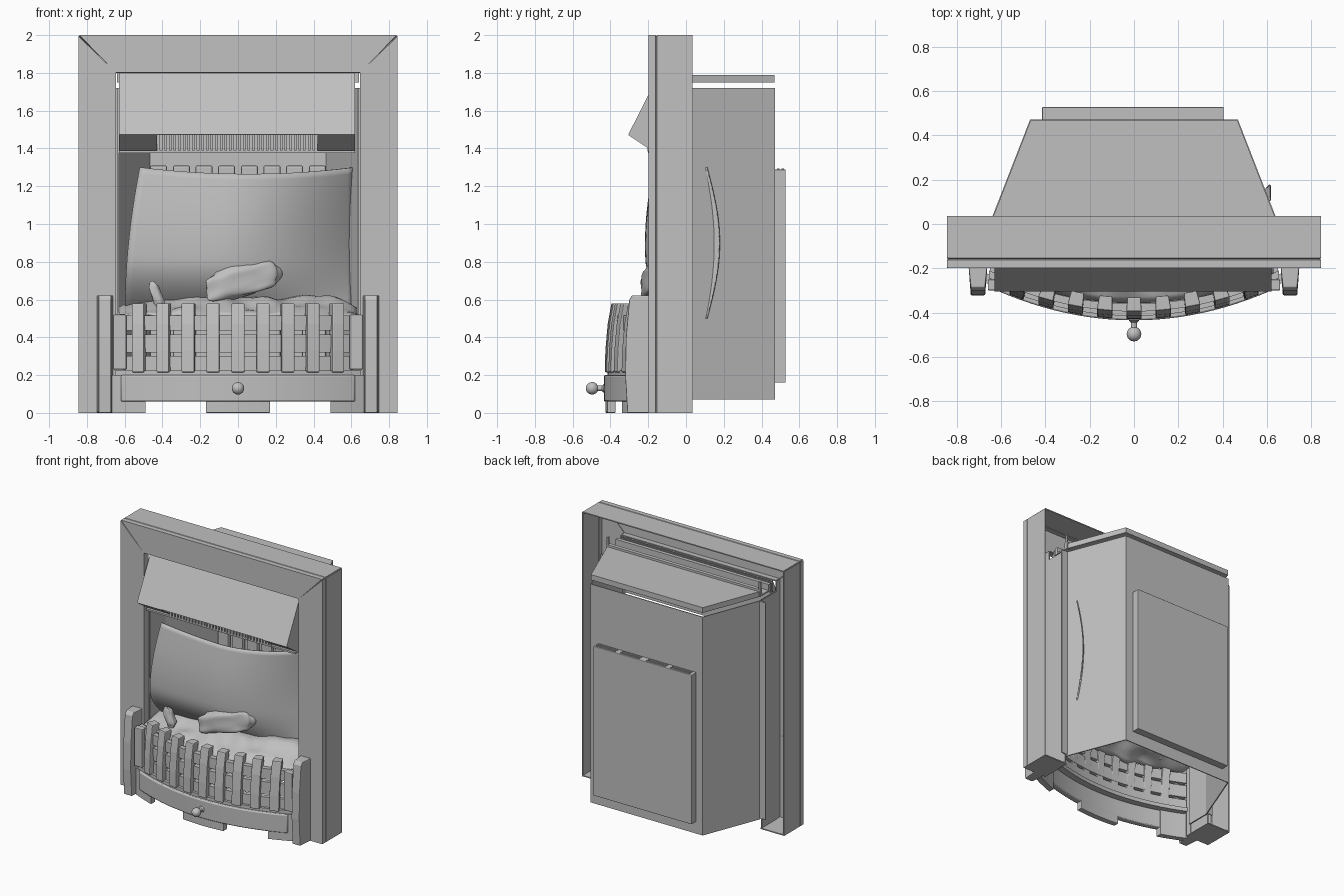
import bpy, bmesh, math
from mathutils import Vector, noise

if "Cube" in bpy.data.objects:
    bpy.data.objects.remove(bpy.data.objects["Cube"], do_unlink=True)

grey = bpy.data.materials.new("plain_grey")
grey.use_nodes = True
grey.diffuse_color = (0.53, 0.53, 0.53, 1)
grey.node_tree.nodes["Principled BSDF"].inputs["Base Color"].default_value = (0.53, 0.53, 0.53, 1)


def finish(name, bm, thick=0, smooth=False, bevel=0):
    bmesh.ops.recalc_face_normals(bm, faces=bm.faces)
    mesh = bpy.data.meshes.new(name)
    bm.to_mesh(mesh)
    bm.free()
    mesh.materials.append(grey)
    ob = bpy.data.objects.new(name, mesh)
    bpy.context.collection.objects.link(ob)
    if thick:
        mod = ob.modifiers.new("thickness", "SOLIDIFY")
        mod.thickness = thick
        mod.offset = 0
    if bevel:
        mod = ob.modifiers.new("soft_edges", "BEVEL")
        mod.width = bevel
        mod.segments = 2
    if smooth:
        bpy.ops.object.select_all(action="DESELECT")
        ob.select_set(True)
        bpy.context.view_layer.objects.active = ob
        bpy.ops.object.shade_smooth_by_angle(angle=math.radians(40))


def loft(name, rings, closed=True, **kw):
    """Skin matching rings of points; closed rings are capped."""
    bm = bmesh.new()
    vs = [[bm.verts.new(p) for p in ring] for ring in rings]
    n = len(rings[0])
    for a, b in zip(vs, vs[1:]):
        for i in range(n if closed else n - 1):
            j = (i + 1) % n
            bm.faces.new((a[i], a[j], b[j], b[i]))
    if closed:
        bm.faces.new(vs[0])
        bm.faces.new(vs[-1])
    finish(name, bm, **kw)


def prism_x(name, yz, x0, x1, **kw):
    loft(name, [[(x, y, z) for y, z in yz] for x in (x0, x1)], **kw)


def prism_z(name, xy, z0, z1, **kw):
    loft(name, [[(x, y, z) for x, y in xy] for z in (z0, z1)], **kw)


def box(name, x0, x1, y0, y1, z0, z1, **kw):
    prism_z(name, [(x0, y0), (x1, y0), (x1, y1), (x0, y1)], z0, z1, **kw)


# Frame: three folded sheet members meeting at mitred corners
fold = [(0, 0.035), (0, -0.152), (0.005, -0.155), (0.005, -0.16), (0, -0.163),
        (0, -0.196), (0.192, -0.196), (0.192, -0.15)]
W, H, GAP = 0.841, 1.996, 0.002


def jamb_end(s, top):
    return [(s * (W - d), y, H - d - GAP if top else 0) for d, y in fold]


loft("frame_head", [[(s * (W - d - GAP), y, H - d) for d, y in fold] for s in (-1, 1)],
     closed=False, thick=0.008)
for s, side in ((-1, "right"), (1, "left")):
    loft(side + "_frame_jamb", [jamb_end(s, False), jamb_end(s, True)], closed=False, thick=0.008)
    a, b = sorted((s * 0.645, s * 0.84))
    box(side + "_frame_foot", a, b, -0.195, 0.034, 0, 0.008)
    a, b = sorted((s * 0.648, s * 0.656))
    box(side + "_frame_inner_wall", a, b, -0.15, 0.03, 0, 1.73)
    a, b = sorted((s * 0.635, s * 0.69))
    box(side + "_fixing_flange", a, b, 0.028, 0.035, 0.08, 1.72)

# Tapered firebox, bent from one sheet; open at front, top and bottom
plan = [(-0.635, -0.15), (-0.635, 0.035), (-0.467, 0.468),
        (0.467, 0.468), (0.635, 0.035), (0.635, -0.15)]
loft("firebox_shell", [[(x, y, z) for x, y in plan] for z in (0.07, 1.72)],
     closed=False, thick=0.008)

# Lid above an air gap, and the channel behind the frame head
prism_z("firebox_lid", plan[1:5], 1.75, 1.79)
for y in (-0.1, 0.005):
    box("head_channel_bar", -0.64, 0.64, y, y + 0.028, 1.75, 1.805)
box("head_channel_floor", -0.64, 0.64, -0.1, 0.03, 1.75, 1.76)
for x in (-0.64, 0.63):
    box("head_channel_tab", x, x + 0.01, 0.015, 0.033, 1.79, 1.86)

# Rear cover with slot strips on its top
box("rear_cover", -0.415, 0.405, 0.465, 0.528, 0.16, 1.288, bevel=0.004)
for x in (-0.31, -0.11, 0.11, 0.31):
    for y in (0.482, 0.506):
        box("rear_cover_louvre", x - 0.08, x + 0.08, y, y + 0.013, 1.285, 1.293)

# Ribbed lining at the back of the firebox
for i in range(8):
    x = -0.42 + i * 0.12
    box("lining_rib", x - 0.045, x + 0.045, 0.42, 0.455, 0.2, 1.31, bevel=0.01)

# Hood: sloping canopy, ends and underside, with an outlet grille
HX0, HX1 = -0.63, 0.62
tip, back_low, back_top = (-0.302, 1.472), (-0.16, 1.378), (-0.13, 1.81)
canopy = [(HX0, *back_top), (HX0, *tip)], [(HX1, *back_top), (HX1, *tip)]
loft("hood_canopy", canopy, closed=False, thick=0.008)
for x in (HX0, HX1 - 0.008):
    prism_x("hood_end", [back_top, tip, back_low], x, x + 0.008)
for x0, x1 in ((HX0, -0.43), (0.42, HX1)):
    loft("hood_underside", [[(x, *tip), (x, *back_low)] for x in (x0, x1)],
         closed=False, thick=0.006)
for i in range(35):
    x = -0.42 + i * 0.0245
    box("grille_slat", x - 0.008, x + 0.008, -0.205, -0.195, 1.385, 1.5)
box("grille_back", HX0, HX1, -0.165, -0.155, 1.378, 1.7)
box("grille_lower_rail", HX0, HX1, -0.2, -0.16, 1.375, 1.388)


# Flame screen: bulges forward, recedes at the foot, left edge meets the side wall
def screen_point(u, t):
    bulge = math.sin(math.pi * t)
    z = 0.5 + t * (0.765 + 0.035 * (2 * u - 1) ** 2)
    x0 = -0.6 + 0.08 * t ** 2
    x = x0 + u * (0.615 - x0)
    k = max(0, u - 0.4) / 0.6
    y = -0.17 - 0.043 * bulge + k ** 2 * (0.28 + 0.11 * bulge)
    return x, y + 0.2 * (1 - k) * max(0, 1 - t / 0.4) ** 2, z


loft("flame_screen", [[screen_point(i / 32, j / 24) for i in range(33)] for j in range(25)],
     closed=False, thick=0.008, smooth=True)


# Bowed front grate
def arc(x):
    return -0.435 + 0.135 * (x / 0.62) ** 2


def band(name, x0, x1, z0, z1, inset, depth, **kw):
    rings = []
    for i in range(25):
        x = x0 + (x1 - x0) * i / 24
        y = arc(x) + inset
        rings.append([(x, y, z0), (x, y, z1), (x, y + depth, z1), (x, y + depth, z0)])
    loft(name, rings, **kw)


band("apron", -0.62, 0.62, 0.06, 0.2, 0, 0.05, smooth=True, bevel=0.008)
band("apron_ledge", -0.65, 0.65, 0.195, 0.225, 0.02, 0.08, smooth=True)
for z0, z1 in ((0.225, 0.3), (0.32, 0.415), (0.435, 0.515)):
    band("grate_rail", -0.655, 0.655, z0, z1, 0.04, 0.035, smooth=True)
lean = [(0.215, 0.005), (0.33, 0.008), (0.47, 0.02), (0.58, 0.04)]
for i in range(-4, 5):
    x = i * 0.133
    slope = Vector((1, 2 * 0.135 * x / 0.62 ** 2, 0)).normalized()
    inward = Vector((-slope.y, slope.x, 0))
    rings = []
    for z, off in lean:
        c = Vector((x, arc(x) + off, z))
        rings.append([c + slope * a + inward * b
                      for a, b in ((-0.035, 0), (0.035, 0), (0.03, 0.065), (-0.03, 0.065))])
    loft("grate_bar", rings, bevel=0.006)
post = [(0, -0.31), (0.2, -0.322), (0.4, -0.318), (0.6, -0.3), (0.622, -0.285)]
for s, side in ((-1, "right"), (1, "left")):
    a, b = sorted((s * 0.59, s * 0.66))
    box(side + "_grate_end", a, b, -0.3, -0.25, 0.23, 0.52, bevel=0.006)
    a, b = sorted((s * 0.662, s * 0.747))
    loft(side + "_post", [[(a, -0.19, z), (b, -0.19, z), (b - 0.01, y, z), (a + 0.01, y, z)]
                          for z, y in post], bevel=0.005)
    a, b = sorted((s * 0.49, s * 0.667))
    band(side + "_grate_foot", a, b, 0, 0.2, 0.012, 0.045)
band("centre_foot", -0.17, 0.17, 0, 0.07, 0.008, 0.045, bevel=0.006)

# Turned knob
knob = [(0.022, -0.425), (0.022, -0.437), (0.014, -0.445), (0.014, -0.47)]
knob += [(0.033 * math.sin(a), -0.497 + 0.033 * math.cos(a))
         for a in [math.pi * k / 12 for k in range(2, 12)]] + [(0.002, -0.53)]
loft("knob", [[(r * math.cos(k * math.pi / 12), y, 0.13 + r * math.sin(k * math.pi / 12))
               for k in range(24)] for r, y in knob], smooth=True)


# Ember bed filling the firebox, and the logs
def bed_point(u, v):
    x = (2 * u - 1) * 0.618
    y0 = arc(x) + 0.08
    y = y0 + v * (0.36 - y0)
    x *= 1.02 - 0.61 * max(0, y - 0.02)
    z = 0.51 + 0.11 * math.sin(math.pi * v) * (1 - 0.5 * (2 * u - 1) ** 4)
    return x, y, z + 0.035 * noise.noise(Vector((x * 7, y * 9, 0)))


loft("ember_bed", [[bed_point(i / 40, j / 24) for i in range(41)] for j in range(25)],
     closed=False, thick=0.01, smooth=True)


def log(name, centre, size, tilt):
    bm = bmesh.new()
    bmesh.ops.create_icosphere(bm, subdivisions=4, radius=1)
    for v in bm.verts:
        p = v.co.copy()
        f = 1 + 0.22 * noise.noise(p * 1.7 + Vector(centre) * 5)
        q = Vector([math.copysign(abs(c) ** 0.7, c) * s * f for c, s in zip(p, size)])
        v.co = (q.x * math.cos(tilt) - q.z * math.sin(tilt), q.y + 0.2 * q.x,
                q.x * math.sin(tilt) + q.z * math.cos(tilt))
        v.co += Vector(centre)
    finish(name, bm, smooth=True)


log("main_log", (0.025, -0.16, 0.705), (0.205, 0.06, 0.085), 0.22)
log("small_log", (-0.43, -0.2, 0.62), (0.028, 0.03, 0.075), 0.35)
